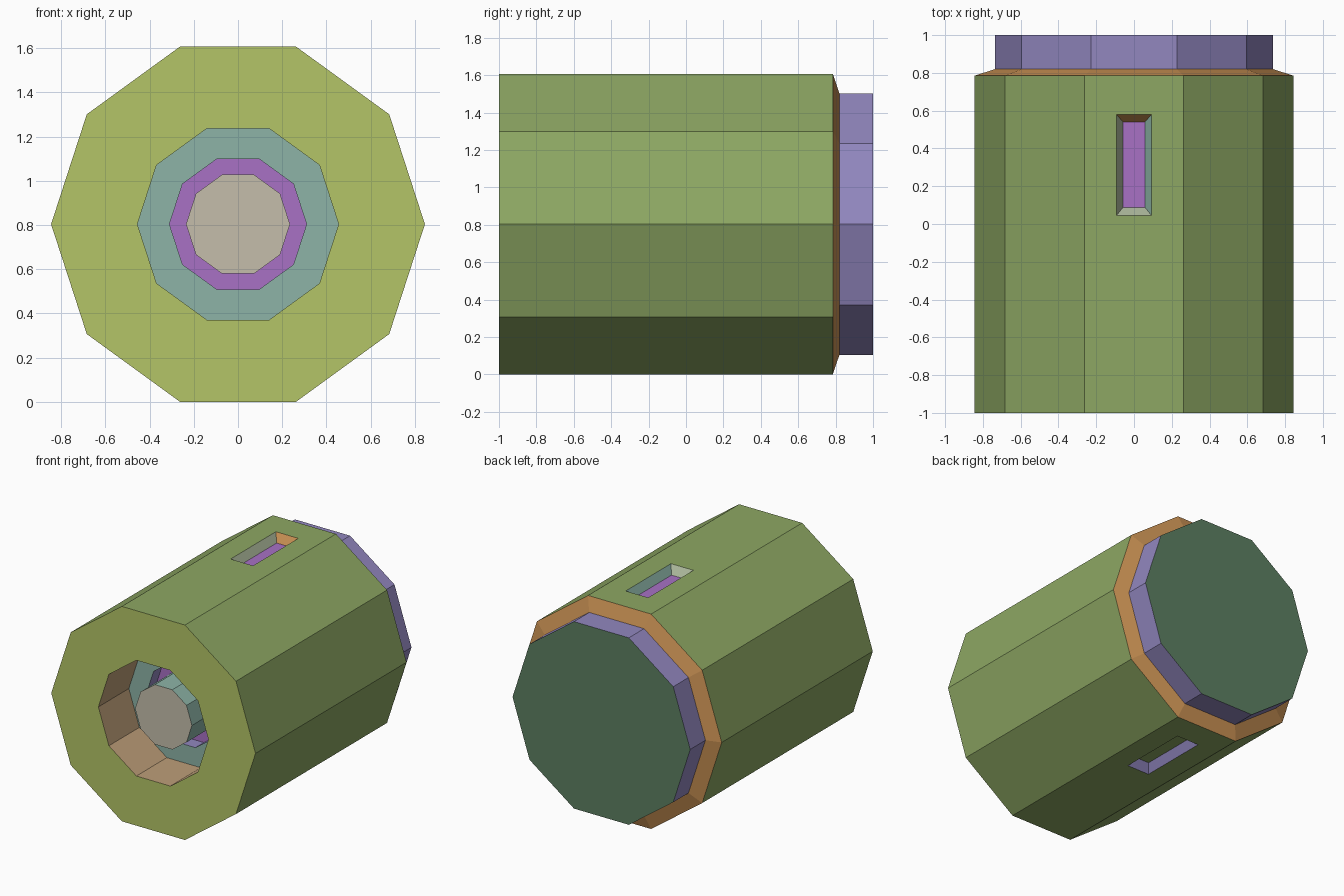
import bpy, bmesh, math

cube = bpy.data.objects.get("Cube")
if cube:
    bpy.data.objects.remove(cube, do_unlink=True)

SIDES = 10
RADIUS = 0.845
MID = RADIUS * math.sin(math.radians(72))   # height of the axis


def linear(c):
    c /= 255
    return c / 12.92 if c <= 0.04045 else ((c + 0.055) / 1.055) ** 2.4


def material(name, *rgb):
    col = [linear(c) for c in rgb] + [1]
    m = bpy.data.materials.new(name)
    m.use_nodes = True
    m.diffuse_color = col
    m.node_tree.nodes["Principled BSDF"].inputs["Base Color"].default_value = col
    return m


olive = material("olive", 180, 197, 103)
green = material("leaf green", 141, 167, 99)
orange = material("orange", 202, 146, 84)
lavender = material("lavender", 146, 135, 191)
forest = material("dark green", 93, 128, 98)
tan = material("tan", 190, 159, 121)
teal = material("teal", 141, 180, 167)
purple = material("purple", 168, 113, 197)
taupe = material("taupe", 197, 190, 171)
sage = material("sage", 175, 187, 158)


def finish(name, bm, mats):
    bmesh.ops.recalc_face_normals(bm, faces=bm.faces)
    me = bpy.data.meshes.new(name)
    bm.to_mesh(me)
    bm.free()
    for m in mats:
        me.materials.append(m)
    ob = bpy.data.objects.new(name, me)
    bpy.context.collection.objects.link(ob)
    return ob


def lathe(profile, bands, mats, first, last):
    """Ten-sided rings along y; bands[i] colours the strip after ring i."""
    bm = bmesh.new()
    rings = []
    for r, y in profile:
        angles = [2 * math.pi * k / SIDES for k in range(SIDES)]
        rings.append([bm.verts.new((r * math.cos(a), y, MID + r * math.sin(a))) for a in angles])
    strips = []
    for a, b, m in zip(rings, rings[1:], bands):
        strip = []
        for k in range(SIDES):
            n = (k + 1) % SIDES
            f = bm.faces.new((a[k], a[n], b[n], b[k]))
            f.material_index = mats.index(m)
            strip.append(f)
        strips.append(strip)
    for ring, m in ((rings[0], first), (rings[-1], last)):
        bm.faces.new(ring).material_index = mats.index(m)
    return bm, strips


def bridge(bm, a, b, indices):
    for k in range(4):
        n = (k + 1) % 4
        bm.faces.new((a[k], a[n], b[n], b[k])).material_index = indices[k]


def pocket(bm, face, walls, floor, mats):
    """Replace a flat side by one with a shallow tapered slot in it."""
    skin = face.material_index
    z = face.verts[0].co.z
    deep = z - math.copysign(0.06, z - MID)
    xs = [v.co.x for v in face.verts]
    ys = [v.co.y for v in face.verts]

    def loop(x, y0, y1, h):
        return [bm.verts.new(p) for p in ((-x, y0, h), (x, y0, h), (x, y1, h), (-x, y1, h))]

    corners = [(min(xs), min(ys)), (max(xs), min(ys)), (max(xs), max(ys)), (min(xs), max(ys))]
    outer = [min(face.verts, key=lambda v: (v.co.x - x) ** 2 + (v.co.y - y) ** 2) for x, y in corners]
    bm.faces.remove(face)
    rim = loop(0.093, 0.045, 0.58, z)
    base = loop(0.058, 0.088, 0.54, deep)
    bridge(bm, outer, rim, [skin] * 4)
    bridge(bm, rim, base, [mats.index(w) for w in walls])
    bm.faces.new(base).material_index = mats.index(floor)


# Housing: recess floor, recess, step, bore, front face, outer wall, rear bevel
mats = [olive, green, orange, lavender, tan, teal, purple, sage]
profile = [(0.31, -0.54), (0.31, -0.64), (0.455, -0.64), (0.455, -1),
           (RADIUS, -1), (RADIUS, 0.785), (0.735, 0.82)]
bm, strips = lathe(profile, [lavender, teal, tan, olive, green, orange], mats, purple, orange)

# Slots in the top and bottom: walls run front, +x, back, -x
wall = strips[4]
pocket(bm, wall[2], [sage, teal, orange, sage], purple, mats)
pocket(bm, wall[7], [lavender] * 4, green, mats)
finish("housing", bm, mats)

# Rear cap
mats = [lavender, forest]
bm, _ = lathe([(0.735, 0.82), (0.735, 1)], [lavender], mats, lavender, forest)
finish("rear_cap", bm, mats)

# Centre post inside the bore
mats = [teal, taupe]
bm, _ = lathe([(0.235, -0.88), (0.235, -0.54)], [teal], mats, taupe, teal)
finish("centre_post", bm, mats)
